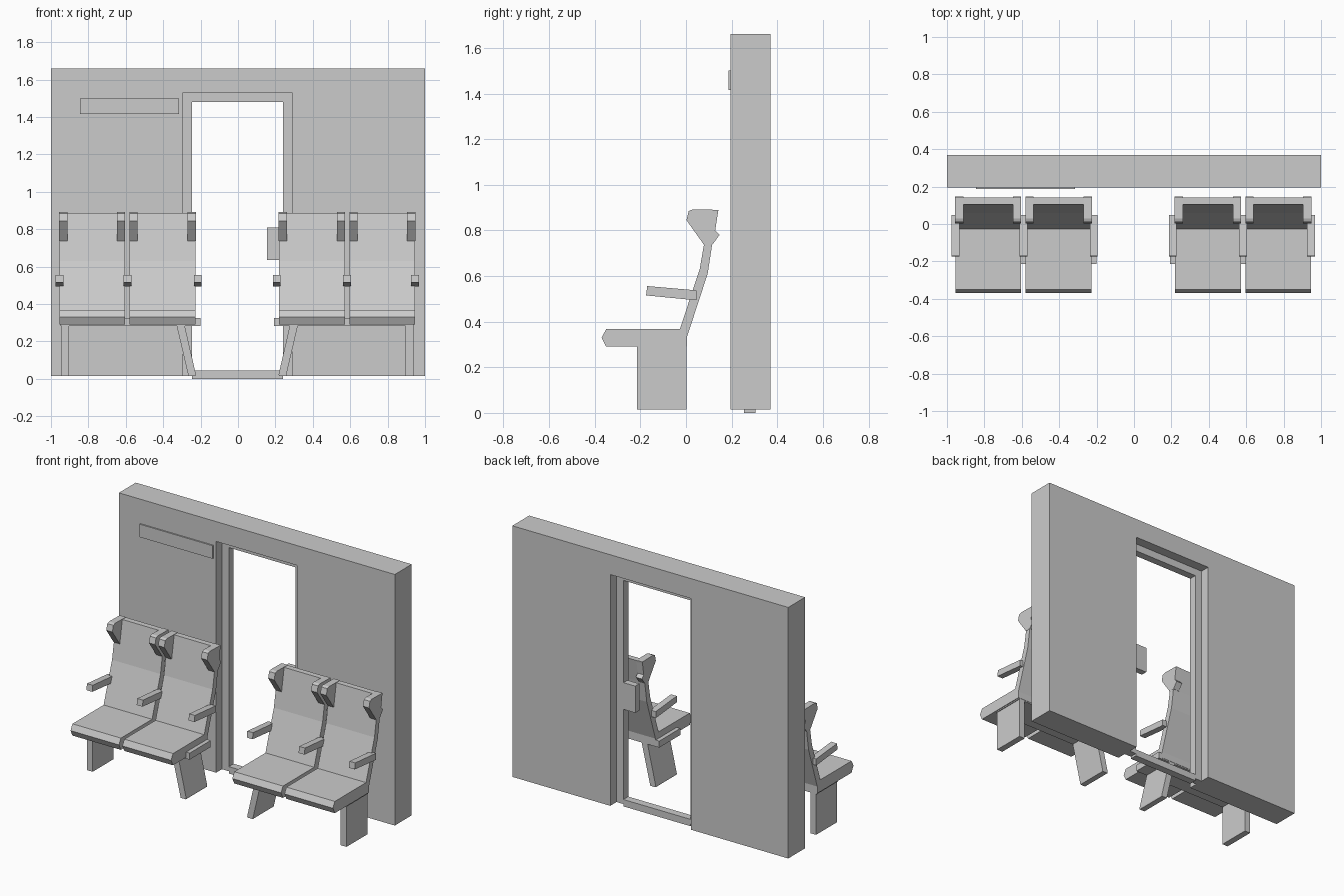
import bpy
import bmesh
from mathutils import Vector

cube = bpy.data.objects.get("Cube")
if cube:
    bpy.data.objects.remove(cube, do_unlink=True)

# One plain grey for everything
GREY = (0.6, 0.6, 0.6, 1.0)
grey = bpy.data.materials.new("plain grey")
grey.use_nodes = True
grey.diffuse_color = GREY
shader = next(n for n in grey.node_tree.nodes if n.type == "BSDF_PRINCIPLED")
shader.inputs["Base Color"].default_value = GREY

CENTRE = -0.004  # mirror line between the two seat rows


def prism(name, profile, axis, lo, hi, mirrored=False):
    """Extrude a 2D outline from lo to hi along x (outline y,z) or y (outline x,z)."""
    def point(p, d):
        x, y, z = (d, p[0], p[1]) if axis == "x" else (p[0], d, p[1])
        return Vector((2 * CENTRE - x if mirrored else x, y, z))

    bm = bmesh.new()
    near = [bm.verts.new(point(p, lo)) for p in profile]
    far = [bm.verts.new(point(p, hi)) for p in profile]
    bm.faces.new(near)
    bm.faces.new(far[::-1])
    for i in range(len(profile)):
        j = (i + 1) % len(profile)
        bm.faces.new((near[i], far[i], far[j], near[j]))
    bmesh.ops.recalc_face_normals(bm, faces=bm.faces)
    mesh = bpy.data.meshes.new(name)
    bm.to_mesh(mesh)
    bm.free()
    mesh.materials.append(grey)
    ob = bpy.data.objects.new(name, mesh)
    bpy.context.scene.collection.objects.link(ob)
    return ob


def box(name, x, y, z, mirrored=False):
    outline = [(y[0], z[0]), (y[1], z[0]), (y[1], z[1]), (y[0], z[1])]
    return prism(name, outline, "x", x[0], x[1], mirrored)


def arch(outer, inner, bottom, outer_top, inner_top):
    """Outline of a doorway shape, open at the bottom."""
    return [(outer[0], bottom), (outer[0], outer_top), (outer[1], outer_top),
            (outer[1], bottom), (inner[1], bottom), (inner[1], inner_top),
            (inner[0], inner_top), (inner[0], bottom)]


# Partition wall with doorway, recessed frame, sill, latch and sign plate
DOOR = (-0.295, 0.29)
CLEAR = (-0.245, 0.24)
prism("partition_wall", arch((-1, 1), DOOR, 0.015, 1.66, 1.53), "y", 0.195, 0.37)
prism("door_frame", arch(DOOR, CLEAR, 0.015, 1.53, 1.48), "y", 0.255, 0.305)
box("door_sill", CLEAR, (0.255, 0.305), (0, 0.045))
box("door_latch", (0.155, 0.25), (0.262, 0.304), (0.635, 0.81))
box("sign_plate", (-0.845, -0.315), (0.186, 0.196), (1.415, 1.5))

# Side outlines (y, z) of the seat parts
SEAT = [(-0.37, 0.33), (-0.35, 0.367), (-0.027, 0.367), (0.06, 0.63), (0.105, 0.888),
        (0.142, 0.888), (0.115, 0.74), (0.095, 0.61), (0.005, 0.335), (0.005, 0.29),
        (-0.35, 0.29)]
WING = [(0.078, 0.738), (0.002, 0.845), (0.012, 0.885), (0.03, 0.892), (0.142, 0.89),
        (0.128, 0.8), (0.147, 0.78), (0.116, 0.738)]
ARMREST = [(-0.175, 0.515), (-0.17, 0.556), (0.047, 0.537), (0.047, 0.495), (0.03, 0.495)]

# Two mirrored rows of two seats
for side, mirrored in (("right", False), ("left", True)):
    for place, x0, x1 in (("outer", -0.955, -0.604), ("inner", -0.579, -0.226)):
        tag = f"{side}_{place}"
        prism(f"{tag}_seat", SEAT, "x", x0, x1, mirrored)
        prism(f"{tag}_headrest_wing_a", WING, "x", x0 - 0.001, x0 + 0.043, mirrored)
        prism(f"{tag}_headrest_wing_b", WING, "x", x1 - 0.043, x1 + 0.001, mirrored)
    for place, x in (("outer", -0.955), ("middle", -0.591), ("inner", -0.215)):
        prism(f"{side}_{place}_armrest", ARMREST, "x", x - 0.021, x + 0.021, mirrored)
    box(f"{side}_seat_beam", (-0.95, -0.2), (-0.215, 0.003), (0.282, 0.325), mirrored)
    box(f"{side}_straight_leg", (-0.945, -0.903), (-0.215, 0.003), (0.015, 0.285), mirrored)
    slant = [(-0.328, 0.285), (-0.285, 0.285), (-0.225, 0.023), (-0.227, 0.015), (-0.265, 0.015)]
    prism(f"{side}_slanted_leg", slant, "y", -0.215, 0.003, mirrored)
